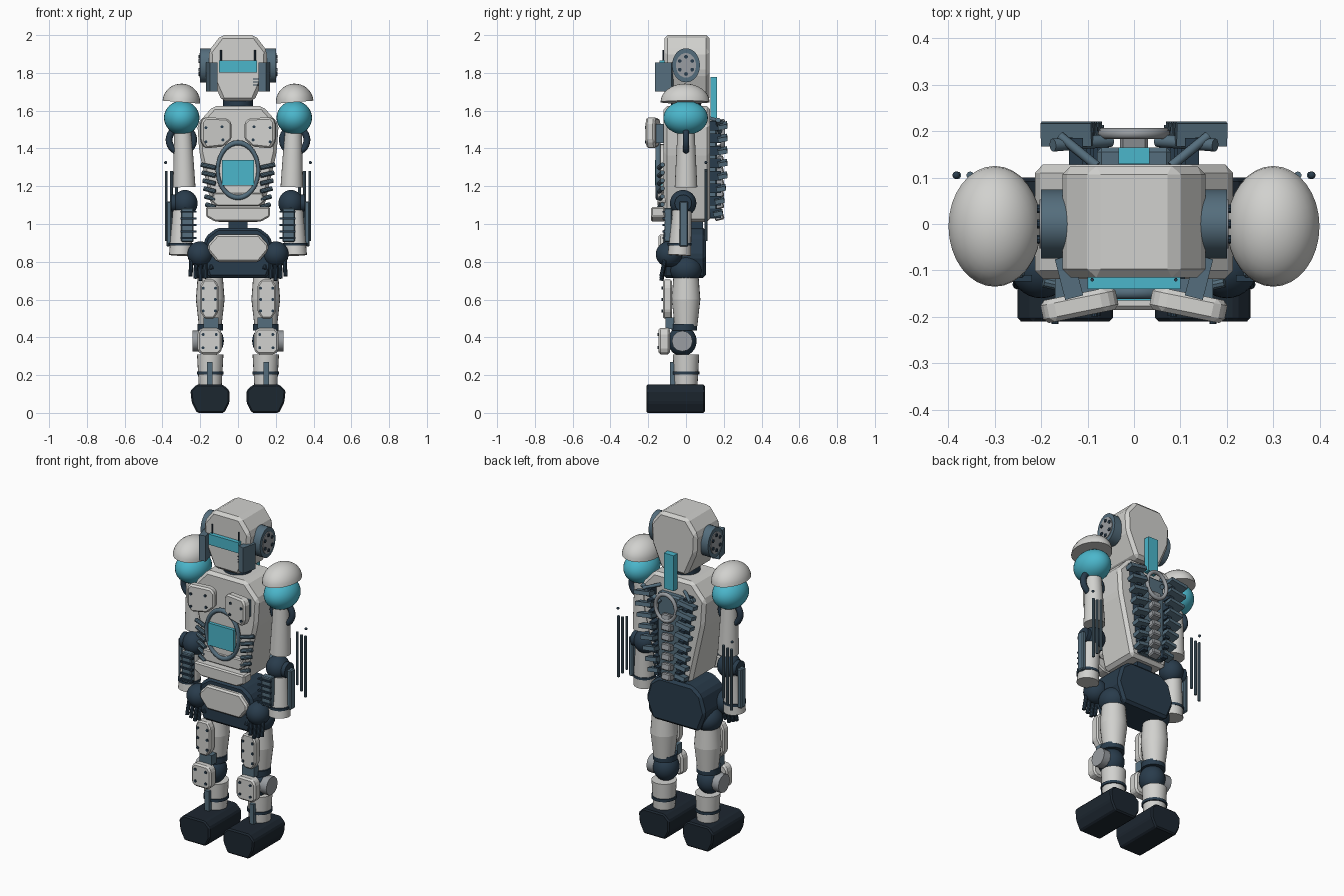
import bpy, bmesh, math
from mathutils import Vector, Matrix, Euler

if "Cube" in bpy.data.objects:
    bpy.data.objects.remove(bpy.data.objects["Cube"])


def mat(name, r, g, b):
    m = bpy.data.materials.new(name)
    m.diffuse_color = (r, g, b, 1)
    m.use_nodes = True
    m.node_tree.nodes["Principled BSDF"].inputs["Base Color"].default_value = m.diffuse_color
    return m


LIGHT = mat("light_grey", 0.64, 0.64, 0.62)
GREY = mat("mid_grey", 0.32, 0.34, 0.36)
SLATE = mat("slate", 0.09, 0.155, 0.205)
NAVY = mat("navy", 0.022, 0.045, 0.072)
SHOE = mat("dark_shoe", 0.012, 0.02, 0.03)
CYAN = mat("cyan", 0.07, 0.47, 0.6)


def finish(bm, name, m, smooth=True):
    bmesh.ops.recalc_face_normals(bm, faces=bm.faces)
    me = bpy.data.meshes.new(name)
    bm.to_mesh(me)
    bm.free()
    me.materials.append(m)
    ob = bpy.data.objects.new(name, me)
    bpy.context.collection.objects.link(ob)
    if smooth:
        bpy.ops.object.select_all(action='DESELECT')
        ob.select_set(True)
        bpy.context.view_layer.objects.active = ob
        bpy.ops.object.shade_smooth_by_angle(angle=math.radians(32))
    return ob


def bevel(bm, w):
    if w:
        bmesh.ops.bevel(bm, geom=bm.edges[:], offset=w, offset_type='OFFSET',
                        segments=1, profile=0.5, affect='EDGES')


def box(name, c, size, m, rot=(0, 0, 0), bev=0.0):
    bm = bmesh.new()
    bmesh.ops.create_cube(bm, size=1)
    bm.transform(Matrix.Diagonal((*size, 1)))
    bevel(bm, bev)
    bm.transform(Matrix.Translation(c) @ Euler(rot).to_matrix().to_4x4())
    return finish(bm, name, m, False)


def rod(name, p0, p1, r0, m, r1=None, n=24):
    p0, p1 = Vector(p0), Vector(p1)
    d = p1 - p0
    bm = bmesh.new()
    bmesh.ops.create_cone(bm, cap_ends=True, segments=n, radius1=r0,
                          radius2=r0 if r1 is None else r1, depth=d.length)
    bm.transform(Matrix.Translation((p0 + p1) / 2) @ d.to_track_quat('Z', 'Y').to_matrix().to_4x4())
    return finish(bm, name, m)


def ball(name, c, r, m, rot=(0, 0, 0), half=False):
    bm = bmesh.new()
    bmesh.ops.create_uvsphere(bm, u_segments=32, v_segments=16, radius=1)
    if half:
        g = bm.verts[:] + bm.edges[:] + bm.faces[:]
        cut = bmesh.ops.bisect_plane(bm, geom=g, plane_co=(0, 0, 0), plane_no=(0, 0, 1), clear_inner=True)
        bmesh.ops.contextual_create(bm, geom=[e for e in cut['geom_cut'] if isinstance(e, bmesh.types.BMEdge)])
    bm.transform(Matrix.Translation(c) @ Euler(rot).to_matrix().to_4x4() @ Matrix.Diagonal((*r, 1)))
    return finish(bm, name, m)


def prism(name, pts, y0, y1, m, bev=0.0, c=(0, 0, 0), rot=(0, 0, 0)):
    """Front (x, z) outline pulled from y0 to y1."""
    bm = bmesh.new()
    f = bm.faces.new([bm.verts.new((x, y0, z)) for x, z in pts])
    ext = bmesh.ops.extrude_face_region(bm, geom=[f])['geom']
    bmesh.ops.translate(bm, vec=(0, y1 - y0, 0), verts=[v for v in ext if isinstance(v, bmesh.types.BMVert)])
    bmesh.ops.recalc_face_normals(bm, faces=bm.faces)
    bevel(bm, bev)
    bm.transform(Matrix.Translation(c) @ Euler(rot).to_matrix().to_4x4())
    return finish(bm, name, m, False)


def sym(half):
    return half + [(-x, z) for x, z in reversed(half)]


def ring(name, c, rx, rz, t, m):
    bpy.ops.mesh.primitive_torus_add(location=c, rotation=(math.pi / 2, 0, 0), major_segments=40,
                                     minor_segments=10, major_radius=rz, minor_radius=t)
    ob = bpy.context.object
    ob.name = name
    ob.scale.x = rx / rz
    ob.data.materials.append(m)
    bpy.ops.object.shade_smooth_by_angle(angle=math.radians(40))


def bolt(x, y, z, r=0.008):
    rod("bolt", (x, y + 0.012, z), (x, y - 0.006, z), r, NAVY, n=10)


# Head, visor and neck
prism("head", sym([(0.09, 2.0), (0.155, 1.915), (0.15, 1.80), (0.085, 1.65)]), -0.115, 0.125, LIGHT, 0.018)
box("visor", (0, -0.122, 1.833), (0.2, 0.036, 0.064), CYAN)
rod("neck", (0, 0, 1.6), (0, 0, 1.67), 0.08, NAVY)
for i in range(3):
    box("face_vent", (0.095, -0.115, 1.735 + i * 0.016), (0.03, 0.008, 0.005), NAVY)

# Torso and pelvis
prism("torso", sym([(0.13, 1.625), (0.215, 1.53), (0.205, 1.38), (0.12, 1.01)]), -0.118, 0.128, LIGHT, 0.018)
box("waist", (0, 0.03, 0.99), (0.1, 0.12, 0.08), NAVY)
prism("pelvis", sym([(0.11, 0.98), (0.17, 0.935), (0.20, 0.83), (0.155, 0.715)]), -0.12, 0.105, NAVY, 0.015)
prism("pelvis_plate", sym([(0.11, 0.945), (0.16, 0.89), (0.16, 0.86), (0.11, 0.80)]), -0.145, -0.11, LIGHT, 0.01)

# Chest screen and belly plates
ring("chest_ring", (0, -0.148, 1.285), 0.108, 0.145, 0.014, SLATE)
prism("chest_disc", [(0.1 * math.cos(a * math.pi / 16), 1.285 + 0.138 * math.sin(a * math.pi / 16))
                     for a in range(32)], -0.146, -0.11, LIGHT)
box("chest_screen", (0, -0.145, 1.272), (0.17, 0.04, 0.135), CYAN)
prism("belly_plate_upper", sym([(0.13, 1.165), (0.14, 1.12), (0.11, 1.095)]), -0.15, -0.1, LIGHT, 0.006)
prism("belly_plate_lower", sym([(0.17, 1.09), (0.17, 1.04), (0.12, 1.012)]), -0.185, -0.11, LIGHT, 0.008)

# Back: fin, spine, ring
box("back_fin", (0, 0.147, 1.67), (0.066, 0.036, 0.215), CYAN)
ring("back_ring", (0, 0.195, 1.465), 0.068, 0.08, 0.012, GREY)
box("spine_plate", (0, 0.14, 1.28), (0.16, 0.05, 0.5), SLATE, bev=0.01)
for i in range(7):
    z = 1.40 - i * 0.06
    box("vertebra", (0, 0.175, z), (0.06, 0.05, 0.04), GREY, (0.25, 0, 0), 0.006)

for s in (-1, 1):
    # Ears, cheek guards, brow rods
    ear = rod("ear_disc", (s * 0.14, 0, 1.84), (s * 0.2, 0, 1.84), 0.09, SLATE, n=32)
    cap = rod("ear_cap", (s * 0.19, 0, 1.84), (s * 0.204, 0, 1.84), 0.065, GREY, n=32)
    ear.scale.y = cap.scale.y = 0.82
    for i in range(6):
        a = i * math.pi / 3 + math.pi / 6
        y, z = 0.038 * math.cos(a), 1.84 + 0.046 * math.sin(a)
        rod("ear_bolt", (s * 0.2, y, z), (s * 0.209, y, z), 0.01, NAVY, n=10)
    box("cheek_guard", (s * 0.14, -0.115, 1.778), (0.04, 0.09, 0.155), SLATE, (0, 0, -s * 0.25))
    rod("brow_rod", (s * 0.09, -0.12, 1.85), (s * 0.09, -0.12, 1.92), 0.004, NAVY, n=8)

    # Chest plates
    pec = [(-0.085, 0.055), (-0.06, 0.08), (0.06, 0.085), (0.08, 0.06), (0.08, -0.04),
           (0.055, -0.08), (-0.04, -0.07), (-0.085, -0.03)]
    prism("chest_plate", [(s * x, z) for x, z in pec], -0.025, 0.025, LIGHT, 0.01,
          (s * 0.12, -0.175, 1.48), (0, 0, -s * 0.2))
    for x, z in ((0.05, 0.03), (0.05, -0.045), (-0.035, 0.035), (-0.04, -0.035)):
        bolt(s * (0.12 + x), -0.20 - 0.2 * x, 1.48 + z)
    box("chest_mount", (s * 0.12, -0.13, 1.48), (0.1, 0.06, 0.1), SLATE)

    # Side ribs on the belly
    for i in range(6):
        z = 1.31 - i * 0.042
        rod("belly_rib", (s * 0.12, -0.142, z - 0.012), (s * (0.195 - i * 0.005), -0.125, z + 0.004),
            0.012, SLATE, n=10)

    # Back ribs and pipes
    for i in range(8):
        z = 1.52 - i * 0.066
        w = 0.11 - i * 0.006
        box("back_rib", (s * (0.145 - i * 0.008), 0.194 - max(0, i - 4) * 0.008, z), (w, 0.05, 0.024), SLATE,
            (0.2, s * 0.15, 0))
        box("rib_mount", (s * (0.125 - i * 0.008), 0.155, z), (0.03, 0.06, 0.05), NAVY)
    rod("back_pipe", (s * 0.175, 0.17, 1.55), (s * 0.05, 0.18, 1.48), 0.014, SLATE, n=12)
    rod("back_strut", (s * 0.16, 0.19, 1.54), (s * 0.08, 0.125, 1.56), 0.01, SLATE, n=12)

    # Shoulder and upper arm
    ball("shoulder", (s * 0.298, -0.002, 1.562), (0.094, 0.118, 0.09), CYAN)
    ball("shoulder_cap", (s * 0.3, -0.005, 1.645), (0.1, 0.13, 0.098), LIGHT, (0, -s * 0.08, 0), True)
    ring("shoulder_ring", (s * 0.3, 0, 1.445), 0.065, 0.065, 0.018, NAVY)
    rod("upper_arm", (s * 0.285, 0, 1.195), (s * 0.292, 0, 1.5), 0.06, LIGHT, 0.045)
    # Elbow, forearm, panels
    ball("elbow", (s * 0.28, -0.015, 1.11), (0.066, 0.07, 0.07), NAVY)
    rod("elbow_disc", (s * 0.29, -0.015, 1.11), (s * 0.355, -0.015, 1.11), 0.045, NAVY)
    rod("forearm", (s * 0.303, -0.035, 0.835), (s * 0.295, -0.02, 1.07), 0.062, LIGHT, 0.05)
    rod("forearm_band", (s * 0.303, -0.034, 0.885), (s * 0.303, -0.034, 0.9), 0.064, NAVY)
    box("forearm_strut", (s * 0.365, -0.012, 1.0), (0.028, 0.045, 0.24), SLATE, bev=0.006)
    box("forearm_panel", (s * 0.268, -0.095, 0.995), (0.065, 0.04, 0.18), SLATE, bev=0.005)
    for i in range(5):
        box("panel_slat", (s * 0.262, -0.117, 0.925 + i * 0.035), (0.085, 0.014, 0.01), NAVY)
    # Loose rods beside the arm
    for x, z0, z1 in ((0.325, 0.97, 1.29), (0.353, 0.94, 1.28), (0.38, 0.91, 1.28)):
        rod("arm_rod", (s * x, 0.105, z0), (s * x, 0.105, z1), 0.008, SLATE, n=10)
    ball("rod_tip", (s * 0.383, 0.105, 1.325), (0.008, 0.008, 0.008), NAVY)
    # Hand
    ball("palm", (s * 0.2, -0.09, 0.84), (0.068, 0.07, 0.068), NAVY)
    for i in range(4):
        x = s * (0.17 + i * 0.026)
        rod("finger", (x, -0.11, 0.82), (x + s * 0.003, -0.13, 0.70 + 0.012 * abs(i - 1)), 0.011, NAVY, n=10)
    rod("thumb", (s * 0.15, -0.09, 0.83), (s * 0.14, -0.12, 0.76), 0.011, NAVY, n=10)

    # Hip and thigh
    lx = s * 0.147
    ball("hip", (s * 0.15, 0, 0.76), (0.08, 0.085, 0.075), NAVY)
    rod("thigh_top", (lx, 0, 0.6), (lx, 0, 0.73), 0.076, LIGHT, 0.066)
    rod("thigh_bottom", (lx, 0, 0.46), (lx, 0, 0.6), 0.06, LIGHT, 0.076)
    thigh = [(-0.03, 0.105), (0.03, 0.105), (0.05, 0.07), (0.05, -0.06), (0.025, -0.1),
             (-0.025, -0.1), (-0.05, -0.06), (-0.05, 0.07)]
    prism("thigh_plate", thigh, -0.025, 0.025, LIGHT, 0.008, (s * 0.152, -0.098, 0.6))
    for x in (-0.032, 0.032):
        for z in (0.54, 0.6, 0.66):
            bolt(s * 0.152 + x, -0.123, z)
    box("thigh_bracket", (s * 0.142, -0.085, 0.475), (0.08, 0.045, 0.06), SLATE)
    # Knee
    ball("knee", (lx, -0.02, 0.38), (0.072, 0.076, 0.08), NAVY)
    rod("knee_collar", (lx, -0.01, 0.435), (lx, -0.01, 0.47), 0.068, NAVY)
    rod("knee_disc", (s * 0.18, -0.02, 0.38), (s * 0.242, -0.02, 0.38), 0.055, GREY, n=12)
    prism("knee_pad", [(-0.045, 0.07), (0.045, 0.07), (0.065, 0.045), (0.065, -0.05), (0.045, -0.07),
                       (-0.045, -0.07), (-0.065, -0.05), (-0.065, 0.045)],
          -0.03, 0.03, LIGHT, 0.01, (s * 0.15, -0.115, 0.38))
    for x in (-0.035, 0.035):
        for z in (0.345, 0.415):
            bolt(s * 0.15 + x, -0.145, z)
    # Shin and foot
    rod("shin", (lx, 0, 0.13), (lx, 0, 0.31), 0.06, LIGHT, 0.07)
    rod("ankle_ring", (lx, 0, 0.202), (lx, 0, 0.218), 0.071, NAVY)
    box("shin_strip", (s * 0.15, -0.072, 0.2), (0.028, 0.028, 0.14), SLATE)
    foot = [(-0.065, 0.15), (0.075, 0.15), (0.107, 0.118), (0.1, 0.055), (0.072, 0.0),
            (-0.072, 0.0), (-0.1, 0.055), (-0.1, 0.118)]
    prism("foot", [(s * (0.145 + x), z) for x, z in foot], -0.21, 0.1, SHOE, 0.008)
